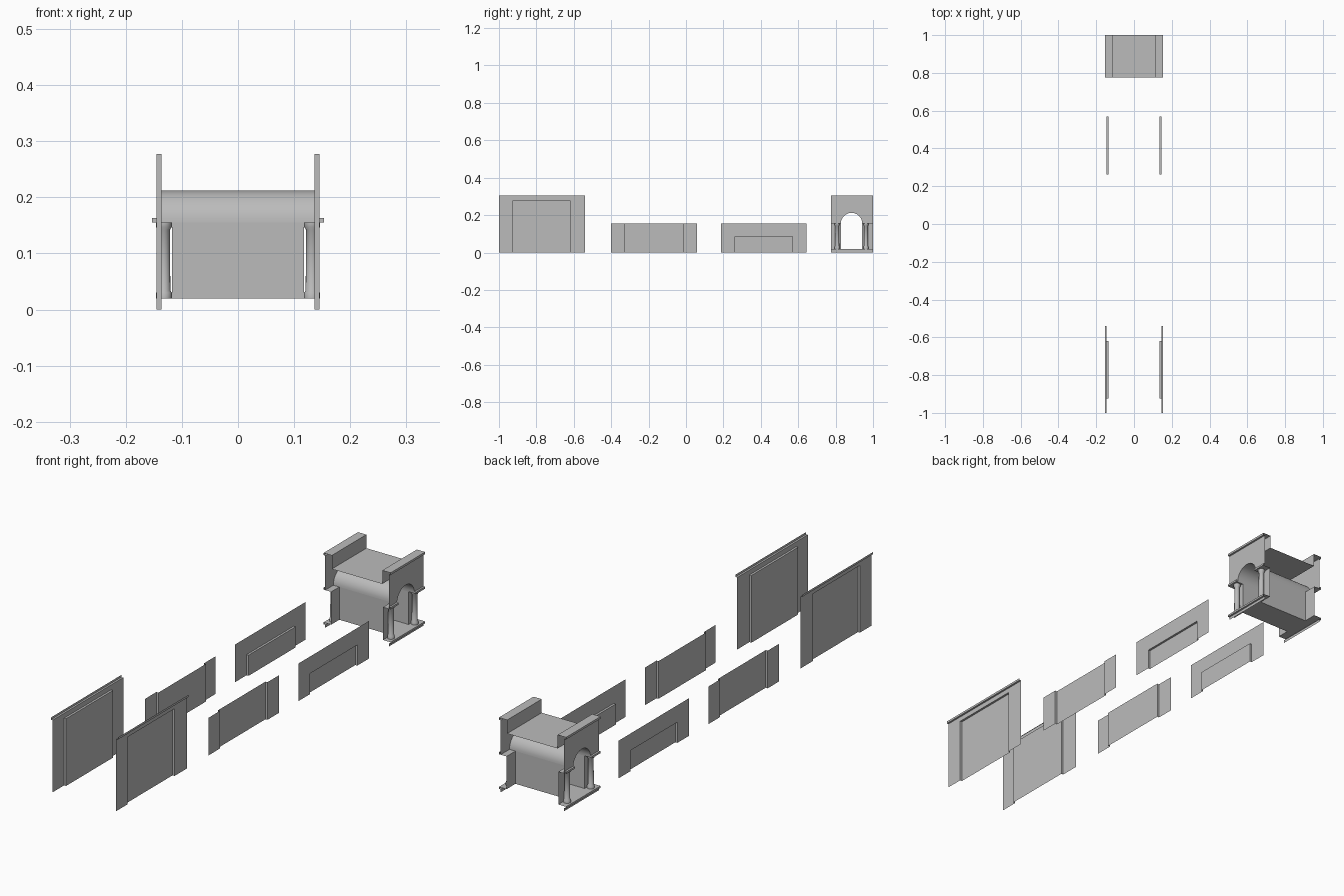
import bpy, bmesh, math

cube = bpy.data.objects.get("Cube")
if cube:
    bpy.data.objects.remove(cube)

mat = bpy.data.materials.new("stone_grey")
mat.use_nodes = True
GREY = (0.5, 0.5, 0.5, 1)
mat.diffuse_color = GREY
mat.node_tree.nodes["Principled BSDF"].inputs["Base Color"].default_value = GREY

# Shared depths of the layered facade
RECESS, FACE, LIP, PIER = 0.136, 0.145, 0.153, 0.118
PANEL_TOP, BAND, TOP = 0.277, 0.297, 0.306


def polys(name, faces, smooth=False):
    """One object made from a list of polygons, welded together."""
    bm = bmesh.new()
    for f in faces:
        bm.faces.new([bm.verts.new(p) for p in f])
    bmesh.ops.remove_doubles(bm, verts=bm.verts, dist=1e-5)
    me = bpy.data.meshes.new(name)
    bm.to_mesh(me)
    bm.free()
    me.materials.append(mat)
    ob = bpy.data.objects.new(name, me)
    bpy.context.collection.objects.link(ob)
    if smooth:
        me.shade_smooth()
    return ob


def along_y(profile, y0, y1):
    """Sweep an open x-z profile along y."""
    return [[(a[0], y0, a[1]), (a[0], y1, a[1]), (b[0], y1, b[1]), (b[0], y0, b[1])]
            for a, b in zip(profile, profile[1:])]


def along_z(plan, z0, z1):
    """Sweep an open x-y plan upwards."""
    return [[(a[0], a[1], z0), (b[0], b[1], z0), (b[0], b[1], z1), (a[0], a[1], z1)]
            for a, b in zip(plan, plan[1:])]


def both_sides(name, faces):
    """Build the sheet on the left (+x) and its mirror on the right."""
    polys(name + "_left", faces)
    polys(name + "_right", [[(-x, y, z) for x, y, z in reversed(f)] for f in faces])


def recessed_plan(y0, y1, y2, y3):
    return [(FACE, y0), (FACE, y1), (RECESS, y1), (RECESS, y2), (FACE, y2), (FACE, y3)]


# Tall front walls with pilasters and a cornice
tall = along_z(recessed_plan(-1, -0.925, -0.62, -0.54), 0, PANEL_TOP)
tall += along_y([(RECESS, PANEL_TOP), (FACE, PANEL_TOP)], -0.925, -0.62)
tall += along_y([(FACE, PANEL_TOP), (FACE, BAND), (LIP, BAND), (LIP, TOP)], -1, -0.54)
both_sides("tall_wall", tall)

# Low walls with pilasters
LOW = 0.155
both_sides("low_wall", along_z(recessed_plan(-0.4, -0.325, -0.015, 0.06), 0, LOW))

# Low walls with a sunken niche
NICHE = 0.085
niche = along_z(recessed_plan(0.188, 0.263, 0.57, 0.645), 0, NICHE)
niche += along_y([(RECESS, NICHE), (FACE, NICHE)], 0.263, 0.57)
niche += [[(FACE, 0.188, NICHE), (FACE, 0.263, NICHE), (FACE, 0.57, NICHE),
           (FACE, 0.645, NICHE), (FACE, 0.645, LOW), (FACE, 0.188, LOW)]]
both_sides("niche_wall", niche)

# Gatehouse dimensions
Y0, Y1 = 0.775, 1.0
ARCH_Y, R, SPRING, FLOOR, LEDGE, DECK = 0.885, 0.057, 0.155, 0.02, 0.163, 0.25
A0, A1 = ARCH_Y - R, ARCH_Y + R
SEG = 24
arch = [(ARCH_Y - R * math.cos(math.pi * i / SEG), SPRING + R * math.sin(math.pi * i / SEG))
        for i in range(SEG + 1)]

# Arched upper walls, split at the crown into two clean outlines
half = SEG // 2
left_half = [(Y0, BAND), (Y0, SPRING)] + arch[:half + 1] + [(ARCH_Y, BAND)]
right_half = [(ARCH_Y, BAND)] + arch[half:] + [(Y1, SPRING), (Y1, BAND)]
both_sides("arch_wall", [[(FACE, y, z) for y, z in h] for h in (left_half, right_half)])

# Vault and inner walls of the passage
polys("vault", [[(-FACE, a[0], a[1]), (FACE, a[0], a[1]), (FACE, b[0], b[1]), (-FACE, b[0], b[1])]
                for a, b in zip(arch, arch[1:])], smooth=True)
for name, y in (("front", A0), ("back", A1)):
    polys("passage_wall_" + name, along_z([(-PIER, y), (PIER, y)], FLOOR, SPRING))
polys("passage_floor", along_y([(-PIER, FLOOR), (PIER, FLOOR)], A0, A1))

# Piers behind the columns, and the ledges above them
for name, y0, y1 in (("front", Y0, A0), ("back", A1, Y1)):
    both_sides("pier_" + name, along_y([(PIER, FLOOR), (PIER, SPRING)], y0, y1))
    ledge = along_y([(PIER, SPRING), (LIP, SPRING), (LIP, LEDGE), (FACE, LEDGE)], y0, y1)
    end = A0 if name == "front" else A1
    ledge += along_z([(FACE, end), (LIP, end)], SPRING, LEDGE)
    both_sides("ledge_" + name, ledge)

# Stepped plinth under the columns
both_sides("plinth", along_y([(FACE, 0), (FACE, 0.012), (LIP, 0.012), (LIP, FLOOR),
                              (PIER, FLOOR)], Y0, Y1))

# Parapet caps and roof deck
CAP = 0.115
both_sides("parapet", along_y([(FACE, BAND), (LIP, BAND), (LIP, TOP), (CAP, TOP),
                               (CAP, DECK)], Y0, Y1))
polys("roof_deck", along_y([(CAP, DECK), (-CAP, DECK)], Y0, Y1))

# Columns turned from a profile with a foot and a capital
turning = [(0.014, FLOOR), (0.014, 0.03), (0.0115, 0.034), (0.0105, 0.142),
           (0.014, 0.147), (0.014, SPRING)]
SIDES = 16
for side, sx in (("left", 1), ("right", -1)):
    for name, cy in (("front", 0.808), ("back", 0.962)):
        ring = [(math.cos(2 * math.pi * i / SIDES), math.sin(2 * math.pi * i / SIDES))
                for i in range(SIDES + 1)]
        cx = sx * 0.132
        faces = [[(cx + r * p[0], cy + r * p[1], z) for r, z, p in
                  ((r0, z0, a), (r0, z0, b), (r1, z1, b), (r1, z1, a))]
                 for (r0, z0), (r1, z1) in zip(turning, turning[1:])
                 for a, b in zip(ring, ring[1:])]
        ob = polys(f"column_{name}_{side}", faces)
        bpy.ops.object.select_all(action="DESELECT")
        ob.select_set(True)
        bpy.context.view_layer.objects.active = ob
        bpy.ops.object.shade_smooth_by_angle(angle=math.radians(35))
